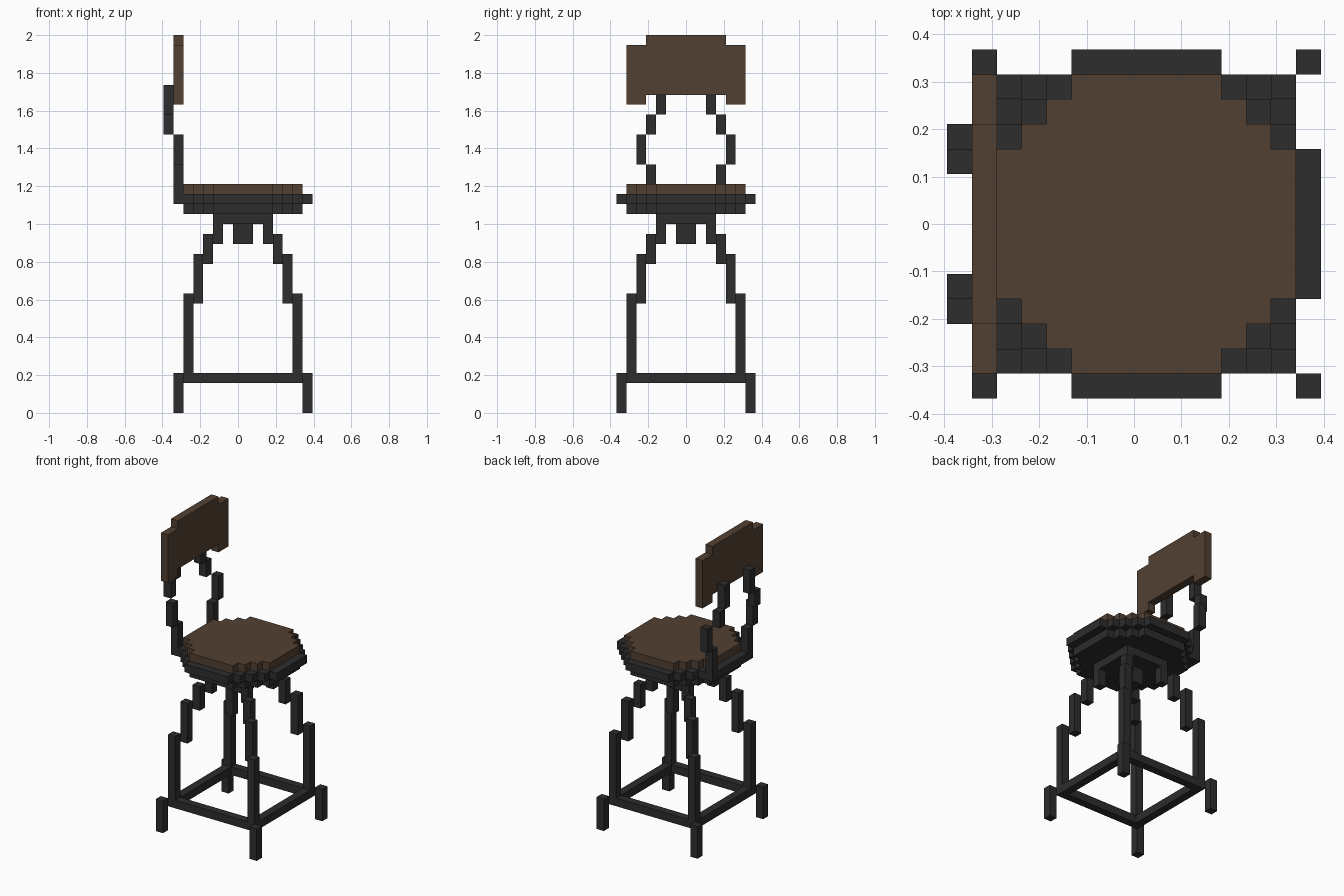
import bpy, bmesh

V = 2 / 38            # edge length of one block
CX, CY = 0.5, 0.0     # stool axis, in blocks

cube = bpy.data.objects.get("Cube")
if cube:
    bpy.data.objects.remove(cube, do_unlink=True)


def material(name, rgb):
    m = bpy.data.materials.new(name)
    m.use_nodes = True
    m.diffuse_color = (*rgb, 1)
    bsdf = m.node_tree.nodes["Principled BSDF"]
    bsdf.inputs["Base Color"].default_value = (*rgb, 1)
    bsdf.inputs["Roughness"].default_value = 0.8
    return m


METAL = material("dark_metal", (0.026, 0.026, 0.026))
WOOD = material("brown_wood", (0.084, 0.051, 0.032))


def prism(bm, outline, z0, z1):
    """Extrude a counter-clockwise outline from z0 to z1 (block units about the stool axis)."""
    base = bm.faces.new([bm.verts.new(((x + CX) * V, (y + CY) * V, z0 * V)) for x, y in outline])
    top = bmesh.ops.extrude_face_region(bm, geom=[base])["geom"]
    verts = [g for g in top if isinstance(g, bmesh.types.BMVert)]
    bmesh.ops.translate(bm, verts=verts, vec=(0, 0, (z1 - z0) * V))


def box(bm, x0, x1, y0, y1, z0, z1):
    x0, x1 = sorted((x0, x1))
    y0, y1 = sorted((y0, y1))
    prism(bm, [(x0, y0), (x1, y0), (x1, y1), (x0, y1)], z0, z1)


def finish(bm, name, mat):
    bmesh.ops.recalc_face_normals(bm, faces=bm.faces)
    me = bpy.data.meshes.new(name)
    bm.to_mesh(me)
    bm.free()
    me.materials.append(mat)
    ob = bpy.data.objects.new(name, me)
    bpy.context.collection.objects.link(ob)
    return ob


def stepped_disc(name, r, z0, z1, mat):
    """Round slab with stair-stepped corners and flat sides six blocks long."""
    x, y = r, 3
    quarter = [(x, y)]
    while x > 3:
        x -= 1
        quarter.append((x, y))
        y += 1
        quarter.append((x, y))
    outline = []
    for _ in range(4):
        outline += quarter
        quarter = [(-py, px) for px, py in quarter]
    bm = bmesh.new()
    prism(bm, outline, z0, z1)
    return finish(bm, name, mat)


# Legs: stepped diagonally inwards; (outer distance from axis, bottom, top)
LEG = [(7, 0, 4), (6, 4, 12), (5, 11, 16), (4, 15, 18), (3, 17, 19)]
for xname, sx in (("left", 1), ("right", -1)):
    for yname, sy in (("front", -1), ("back", 1)):
        bm = bmesh.new()
        for d, z0, z1 in LEG:
            box(bm, sx * (d - 1), sx * d, sy * (d - 1), sy * d, z0, z1)
        finish(bm, f"{yname}_{xname}_leg", METAL)

# Foot rest: square frame of four bars
bm = bmesh.new()
for s in (1, -1):
    box(bm, -6, 6, s * 5, s * 6, 3, 4)
    box(bm, s * 5, s * 6, -5, 5, 3, 4)
finish(bm, "foot_rest", METAL)

# Hub and plate under the seat
bm = bmesh.new()
box(bm, -1, 1, -1, 1, 17, 19)
finish(bm, "hub", METAL)
bm = bmesh.new()
box(bm, -3, 3, -3, 3, 19, 20)
finish(bm, "seat_plate", METAL)

# Seat layers
stepped_disc("seat_base", 6, 20, 21, METAL)
stepped_disc("seat_rim", 7, 21, 22, METAL)
stepped_disc("seat_top", 6, 22, 23, WOOD)

# Back posts on the -x side; (outer x, inner y, bottom, top)
POST = [(-7, 3, 21, 25), (-7, 4, 25, 28), (-8, 3, 28, 30), (-8, 2, 30, 33)]
for name, s in (("front_back_post", -1), ("rear_back_post", 1)):
    bm = bmesh.new()
    for x, y, z0, z1 in POST:
        box(bm, x, x + 1, s * y, s * (y + 1), z0, z1)
    finish(bm, name, METAL)

# Backrest: raised middle with lower side panels
bm = bmesh.new()
box(bm, -7, -6, -4, 4, 32, 38)
for s in (1, -1):
    box(bm, -7, -6, s * 4, s * 6, 31, 37)
finish(bm, "backrest", WOOD)
